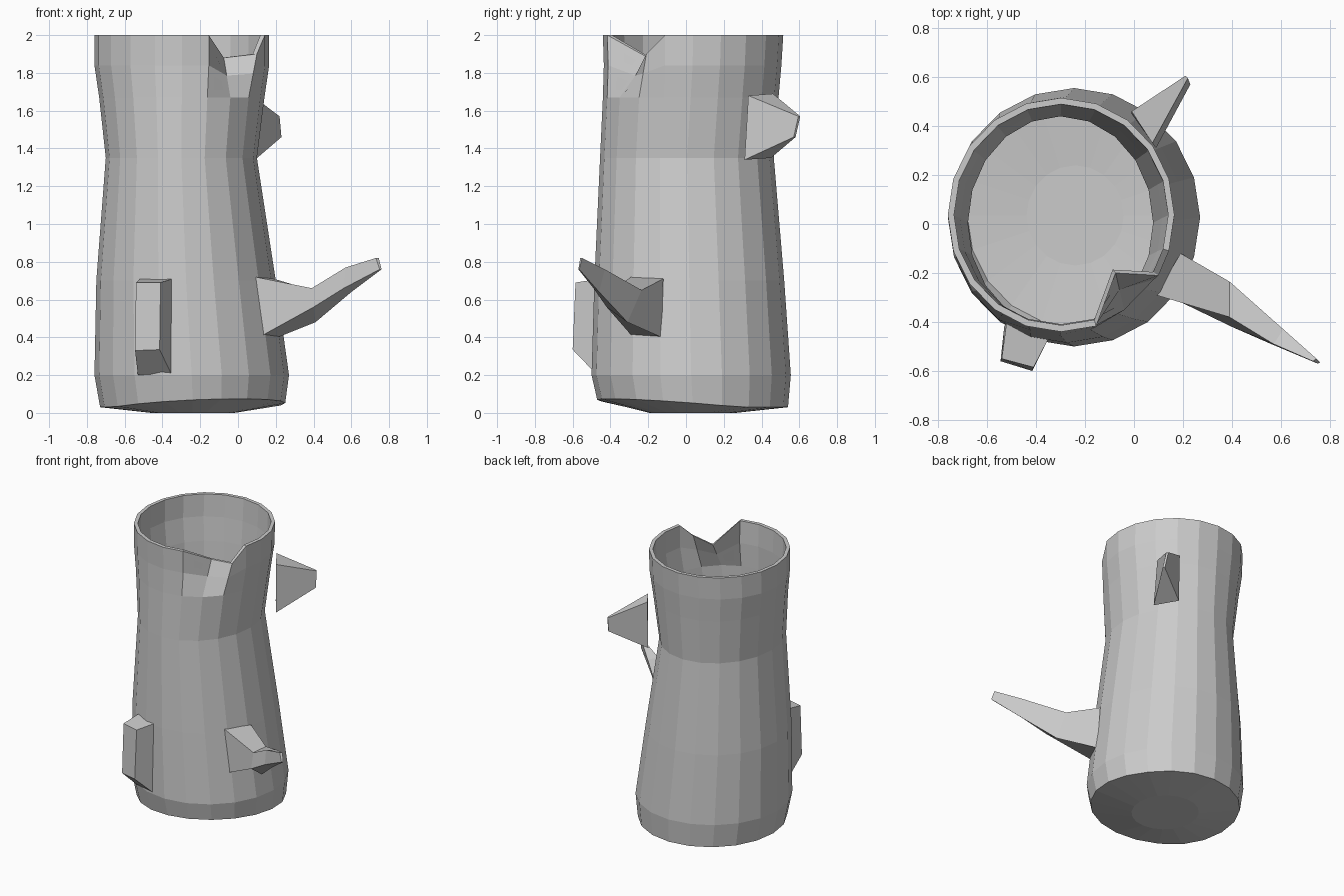
import bpy, bmesh, math
from mathutils import Vector

if "Cube" in bpy.data.objects:
    bpy.data.objects.remove(bpy.data.objects["Cube"])

SIDES = 20


def loft(name, rings):
    """Skin a list of equal-sized point rings and cap both ends."""
    bm = bmesh.new()
    loops = [[bm.verts.new(p) for p in r] for r in rings]
    n = len(loops[0])
    for a, b in zip(loops, loops[1:]):
        for i in range(n):
            j = (i + 1) % n
            bm.faces.new((a[i], a[j], b[j], b[i]))
    bm.faces.new(loops[0][::-1])
    bm.faces.new(loops[-1])
    bmesh.ops.recalc_face_normals(bm, faces=bm.faces)
    me = bpy.data.meshes.new(name)
    bm.to_mesh(me)
    bm.free()
    ob = bpy.data.objects.new(name, me)
    bpy.context.collection.objects.link(ob)
    return ob


def ellipse(x0, x1, y0, y1, z):
    cx, cy, rx, ry = (x0 + x1) / 2, (y0 + y1) / 2, (x1 - x0) / 2, (y1 - y0) / 2
    return [Vector((cx + rx * math.cos(2 * math.pi * i / SIDES),
                    cy + ry * math.sin(2 * math.pi * i / SIDES), z))
            for i in range(SIDES)]


def inset(ring, factor, z=None):
    c = sum(ring, Vector()) / len(ring)
    out = []
    for p in ring:
        q = c + (p - c) * factor
        q.z = p.z if z is None else z
        out.append(q)
    return out


# Trunk-shaped jug: outer wall extents (x0, x1, y0, y1, z)
profile = [
    (-0.73, 0.25, -0.47, 0.54, 0.03),
    (-0.76, 0.27, -0.50, 0.555, 0.20),
    (-0.75, 0.20, -0.485, 0.52, 0.70),
    (-0.70, 0.10, -0.455, 0.465, 1.35),
    (-0.735, 0.14, -0.44, 0.49, 1.67),
    (-0.76, 0.165, -0.435, 0.505, 1.84),
    (-0.76, 0.165, -0.44, 0.515, 2.00),
]
outer = [ellipse(*p) for p in profile]

# Underside edge lifts towards the front right
for i, p in enumerate(outer[0]):
    p.z += 0.045 * max(0, math.cos(2 * math.pi * i / SIDES + math.radians(60)))

# Pouring notch pressed into the front right of the rim
for i, target in ((17, Vector((-0.075, -0.20, 1.88))),
                  (18, Vector((0.10, -0.21, 1.90)))):
    outer[6][i] = target
    outer[5][i] = outer[4][i].lerp(target, 0.55)

# Hollow inside with a floor near the base
inner = [inset(r, 0.945) for r in reversed(outer[1:])]
floor = inset(outer[0], 0.90, 0.12)
loft("jug_body",
     [inset(outer[0], 0.45, 0.0)] + outer + inner + [floor, inset(floor, 0.45, 0.10)])

# Long bent branch at the front right
loft("long_branch", [
    [(0.09, -0.29, 0.72), (0.19, -0.12, 0.71), (0.21, -0.13, 0.40), (0.11, -0.28, 0.40)],
    [(0.39, -0.38, 0.66), (0.39, -0.235, 0.65), (0.41, -0.31, 0.48), (0.40, -0.42, 0.56)],
    [(0.57, -0.49, 0.77), (0.61, -0.43, 0.76), (0.60, -0.46, 0.64), (0.56, -0.49, 0.66)],
    [(0.73, -0.56, 0.82), (0.745, -0.55, 0.82), (0.76, -0.565, 0.76), (0.75, -0.57, 0.76)],
])

# Pointed branch at the back right
loft("back_branch", [
    [(0.075, 0.33, 1.68), (-0.01, 0.46, 1.69), (-0.01, 0.45, 1.35), (0.09, 0.31, 1.34)],
    [(0.22, 0.595, 1.57), (0.21, 0.605, 1.57), (0.22, 0.58, 1.46), (0.23, 0.57, 1.46)],
])

# Short cut stub at the front left
loft("front_stub", [
    [(-0.52, -0.40, 0.71), (-0.345, -0.46, 0.71), (-0.355, -0.48, 0.21), (-0.53, -0.42, 0.20)],
    [(-0.54, -0.55, 0.69), (-0.41, -0.585, 0.69), (-0.415, -0.60, 0.335), (-0.545, -0.56, 0.33)],
])
